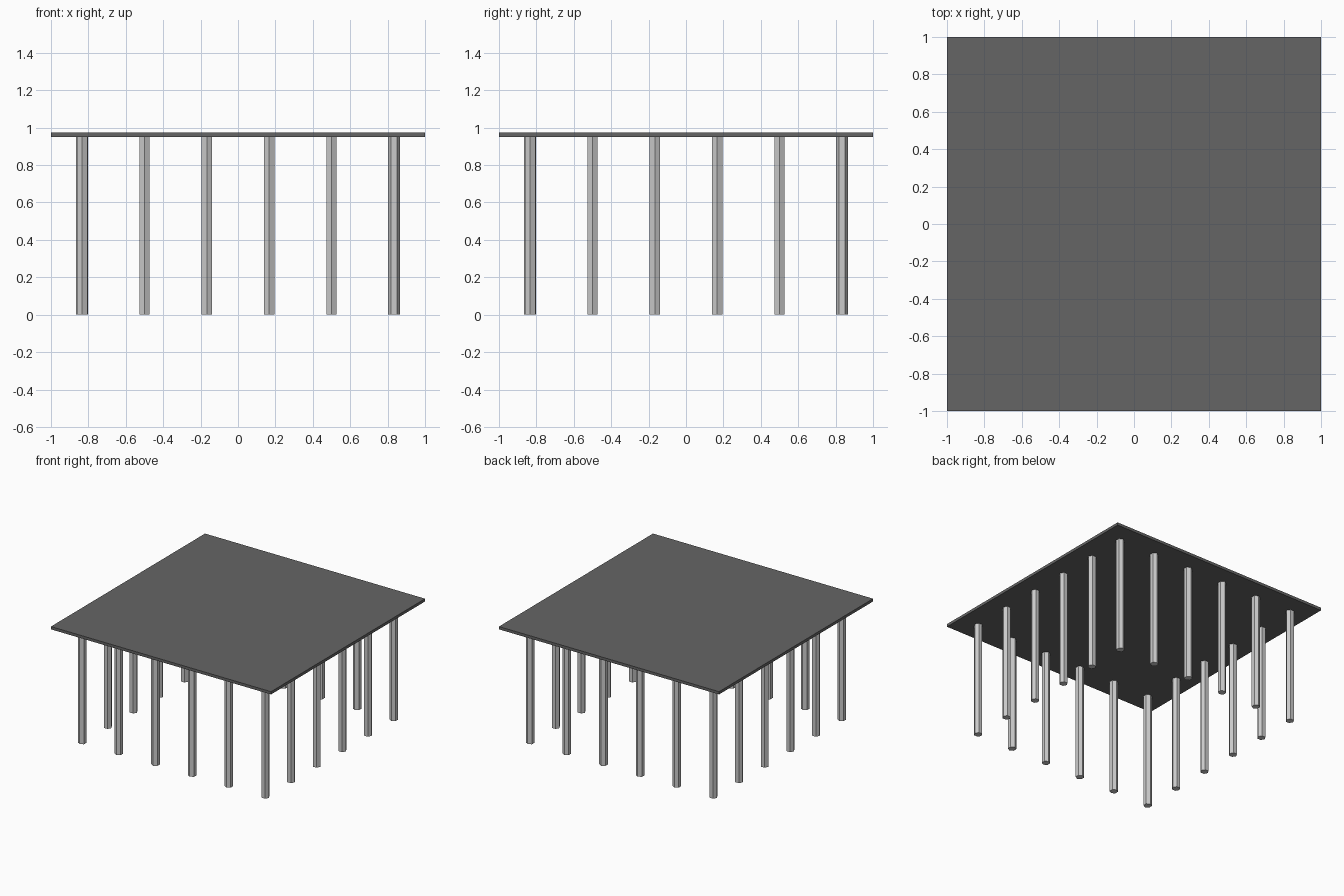
import bpy
import math
from mathutils import Matrix, Vector

if "Cube" in bpy.data.objects:
    bpy.data.objects.remove(bpy.data.objects["Cube"])

SLAB_BOTTOM, SLAB_TOP = 0.95, 0.973
INSET = 0.833      # distance of column rows from the centre
RADIUS = 0.032
PER_SIDE = 5       # each side owns one corner, six columns seen per row

# Flat roof slab
bpy.ops.mesh.primitive_cube_add(size=1, location=(0, 0, (SLAB_BOTTOM + SLAB_TOP) / 2))
slab = bpy.context.object
slab.name = "roof_slab"
slab.scale = (2, 2, SLAB_TOP - SLAB_BOTTOM)
dark = bpy.data.materials.new("dark_grey")
dark.diffuse_color = (0.13, 0.13, 0.13, 1)
dark.use_nodes = True
dark.node_tree.nodes["Principled BSDF"].inputs["Base Color"].default_value = dark.diffuse_color
slab.data.materials.append(dark)

# Hexagonal columns around the edge, one corner pointing outward
bpy.ops.mesh.primitive_cylinder_add(vertices=6, radius=RADIUS, depth=SLAB_BOTTOM,
                                    location=(0, 0, 0))
first = bpy.context.object
column_mesh = first.data
column_mesh.name = "column"
bpy.data.objects.remove(first)

for s, side in enumerate(("front", "right", "back", "left")):
    turn = Matrix.Rotation(s * math.pi / 2, 4, 'Z')
    for i in range(PER_SIDE):
        x = -INSET + i * 2 * INSET / PER_SIDE
        col = bpy.data.objects.new(f"{side}_column_{i + 1}", column_mesh)
        bpy.context.collection.objects.link(col)
        col.location = turn @ Vector((x, -INSET, SLAB_BOTTOM / 2))
        col.rotation_euler.z = s * math.pi / 2
